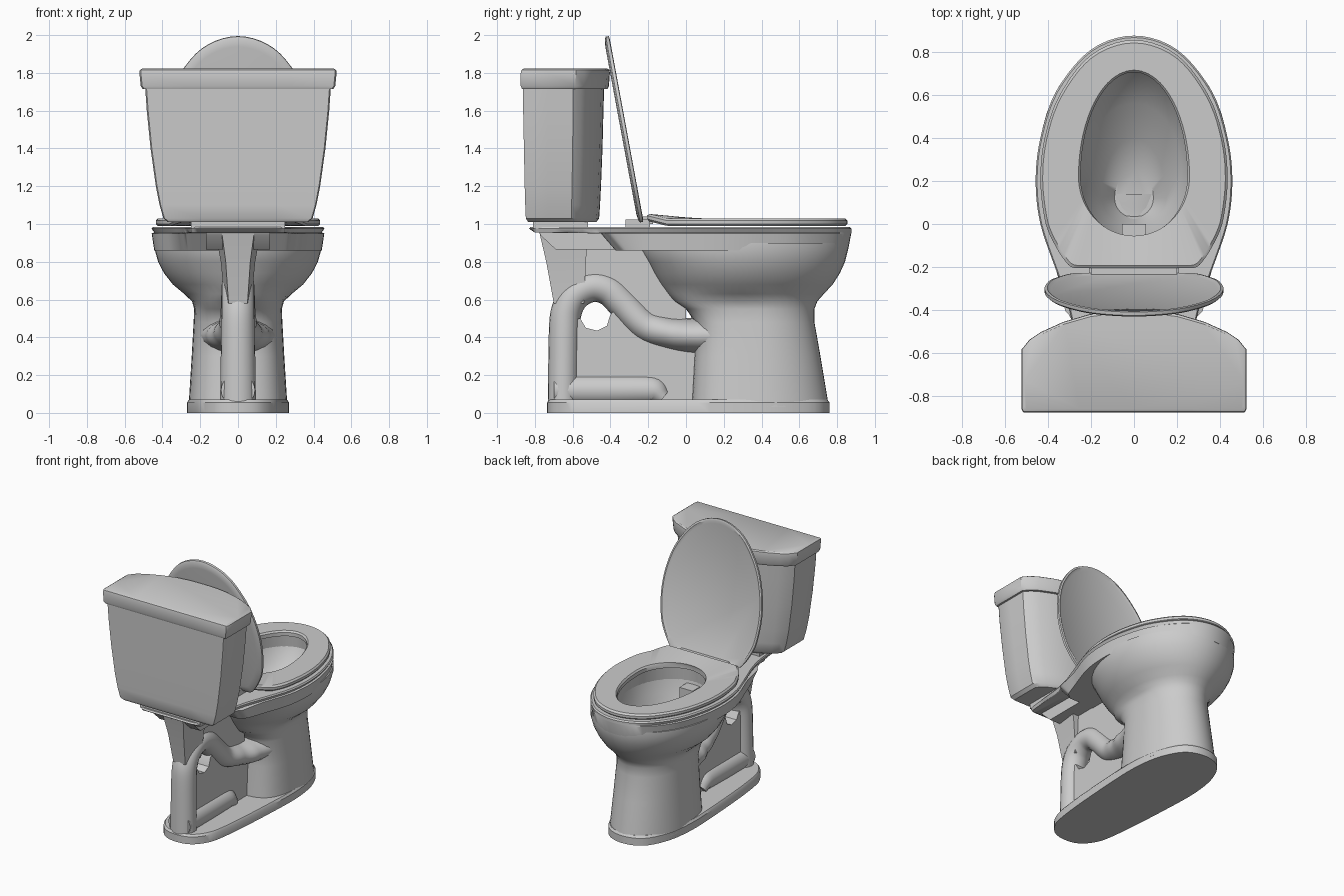
import bpy, bmesh, math
from mathutils import Vector

if "Cube" in bpy.data.objects:
    bpy.data.objects.remove(bpy.data.objects["Cube"])


def finish(name, bm, angle=35):
    bmesh.ops.recalc_face_normals(bm, faces=bm.faces)
    me = bpy.data.meshes.new(name)
    bm.to_mesh(me)
    bm.free()
    ob = bpy.data.objects.new(name, me)
    bpy.context.collection.objects.link(ob)
    bpy.ops.object.select_all(action='DESELECT')
    ob.select_set(True)
    bpy.context.view_layer.objects.active = ob
    bpy.ops.object.shade_smooth_by_angle(angle=math.radians(angle))
    return ob


def loft(name, loops, ring=False, angle=35):
    """Skin equal-length loops; cap the ends, or join last to first if ring."""
    bm = bmesh.new()
    rows = [[bm.verts.new(p) for p in lp] for lp in loops]
    pairs = list(zip(rows, rows[1:])) + ([(rows[-1], rows[0])] if ring else [])
    n = len(rows[0])
    for a, b in pairs:
        for i in range(n):
            j = (i + 1) % n
            bm.faces.new((a[i], a[j], b[j], b[i]))
    if not ring:
        bm.faces.new(rows[0])
        bm.faces.new(rows[-1])
    return finish(name, bm, angle)


def spline(pts, k=5):
    """Smooth open path whose tangents never overshoot short segments."""
    p = [Vector(q) for q in pts]

    def tan(i):
        if 0 < i < len(p) - 1:
            d = min((p[i] - p[i - 1]).length, (p[i + 1] - p[i]).length)
            return (p[i + 1] - p[i - 1]).normalized() * d
        if len(p[0]) == 2:      # outline ends lie on the mirror plane
            d = (p[1] - p[0]).length if i == 0 else (p[-1] - p[-2]).length
            return Vector((d if i == 0 else -d, 0))
        return p[1] - p[0] if i == 0 else p[-1] - p[-2]
    out = []
    for i in range(len(p) - 1):
        for s in range(k):
            t = s / k
            out.append(p[i] * (2*t**3 - 3*t*t + 1) + tan(i) * (t**3 - 2*t*t + t)
                       + p[i + 1] * (3*t*t - 2*t**3) + tan(i + 1) * (t**3 - t*t))
    return out + [p[-1]]


def mirror(half):
    """Close a half outline (front centre to back centre) over x = 0."""
    return [(x, y) for x, y in half] + [(-x, y) for x, y in half[-2:0:-1]]


def at(outline, z):
    return [(x, y, z) for x, y in outline]


def egg(yb, yf, w, z, yc, like=None, n=48, back=2.0):
    """Egg-shaped loop; 'like' takes its angles from another outline."""
    if like:
        angs = [math.atan2(x / w, (y - yc) / (yf - yc)) for x, y in like]
    else:
        angs = [2 * math.pi * i / n for i in range(n)]
    out = []
    for a in angs:
        s, c = math.sin(a), math.cos(a)
        e = 2 / back if c < 0 else 1
        out.append((w * math.copysign(abs(s) ** e, s),
                    yc + (yf - yc if c > 0 else yc - yb) * math.copysign(abs(c) ** e, c), z))
    return out


def plate(name, outline, w):
    """Side profile (y, z) extruded across x."""
    return loft(name, [[(s * w, y, z) for y, z in outline] for s in (-1, 1)])


def tube(name, pts, k=6, n=20):
    """Pipe in the side plane; points are y, z, radius, half width."""
    path = spline(pts, k)
    loops = []
    for i, (y, z, r, w) in enumerate(path):
        a, b = path[max(i - 1, 0)], path[min(i + 1, len(path) - 1)]
        d = Vector((b[0] - a[0], b[1] - a[1])).normalized()
        loops.append([(w * math.cos(t), y - d.y * r * math.sin(t), z + d.x * r * math.sin(t))
                      for t in (2 * math.pi * j / n for j in range(n))])
    return loft(name, loops)


def box(name, x0, x1, y0, y1, z0, z1):
    c = [(x0, y0), (x1, y0), (x1, y1), (x0, y1)]
    return loft(name, [at(c, z0), at(c, z1)])


# Foot plinth
foot = mirror(spline([(0, .76), (.15, .705), (.24, .53), (.27, .3), (.26, 0),
                      (.235, -.35), (.2, -.58), (.12, -.7), (0, -.735)]))
loft("foot_plinth", [at(foot, 0), at(foot, .055),
                     at([(x * .96, y * .985) for x, y in foot], .07)])

# Pedestal flaring into a hollow bowl
outer = [(.03, .03, .757, .262), (.3, .045, .712, .245), (.48, .05, .68, .235),
         (.55, .0, .68, .232), (.59, -.06, .695, .243), (.63, -.1, .73, .285),
         (.68, -.135, .777, .345), (.74, -.17, .815, .392), (.8, -.2, .842, .423),
         (.86, -.235, .857, .44), (.9, -.235, .857, .44)]
inner = [(.9, -.1, .75, .29), (.8, -.08, .7, .27), (.68, -.04, .56, .22),
         (.58, 0, .4, .15), (.5, .03, .25, .09)]
loft("bowl", [egg(b, f, w, z, .3 if z > .6 else .38, back=2 if z > .6 else 3)
              for z, b, f, w in outer]
     + [egg(b, f, w, z, .12 if z < .6 else .25) for z, b, f, w in inner], angle=50)

# Rim with rear deck
front = [(0, .875), (.2, .81), (.36, .62), (.435, .4), (.457, .2), (.435, 0), (.36, -.22)]
deck = mirror(spline(front + [(.31, -.36), (.28, -.5), (.25, -.79), (.2, -.83), (0, -.83)]))
deck_low = [(x * .97, max(y, -.8)) for x, y in deck]


def skirt(yb):
    return mirror(spline(front + [(.32, yb + .05), (.29, yb + .02), (.26, yb),
                                  (.15, yb), (0, yb)]))


low, high = skirt(-.38), skirt(-.45)
low = [(x * .97, y * .98) for x, y in low]
loft("rim", [at(low, .86), at(high, .95), at(deck_low, .955), at(deck, .975),
             at([(x * .985, y * .99) for x, y in deck], .985),
             egg(-.09, .74, .28, .985, .25, deck), egg(-.1, .75, .29, .86, .25, deck)], ring=True)

# Support block and wedge below the deck
plate("deck_block", [(-.78, .96), (-.77, .94), (-.69, .865), (-.2, .865), (-.2, .96)], .17)
loft("rear_wedge", [[(-w, b, z), (w, b, z), (w * 1.4, f, z), (-w * 1.4, f, z)]
                    for z, b, f, w in ((.58, -.7, -.54, .05), (.8, -.74, -.53, .065),
                                       (.95, -.775, -.52, .085))])

# Trapway, floor channel and the webs between them
tube("trapway", [(.14, .41, .1, .2), (.02, .41, .092, .17), (-.1, .425, .085, .13),
                 (-.22, .465, .083, .1), (-.33, .575, .083, .09), (-.41, .65, .082, .088),
                 (-.5, .668, .082, .088), (-.59, .62, .082, .088), (-.635, .53, .082, .088),
                 (-.645, .4, .082, .09), (-.65, .05, .082, .095)])
tube("floor_channel", [(-.7, .12, .085, .09), (-.4, .12, .085, .09),
                       (-.18, .12, .08, .09), (-.12, .08, .05, .08)])
plate("lower_web", [(-.65, .05), (.1, .05), (.1, .42), (-.2, .45), (-.36, .57), (-.4, .52),
                    (-.42, .46), (-.47, .435), (-.53, .45), (-.56, .5), (-.65, .5)], .05)
plate("upper_web", [(-.58, .65), (-.48, .68), (-.33, .58), (-.2, .47), (0, .47),
                    (0, .87), (-.6, .87)], .055)

# Tank and tank lid share one plan shape: flat back, bowed front
plan = mirror([(0, 1), (.2, .995), (.4, .965), (.63, .89), (.83, .79), (.93, .715), (1, .62),
               (1, .3), (1, .03), (.985, 0), (.5, 0), (0, 0)])


def tank_loop(z, w, yb, yf):
    return [(x * w, yb + (yf - yb) * y, z) for x, y in plan]


loft("tank", [tank_loop(*r) for r in (
    (1.01, .37, -.835, -.475), (1.03, .395, -.848, -.46), (1.1, .415, -.851, -.455),
    (1.2, .435, -.854, -.45), (1.4, .463, -.858, -.442), (1.6, .483, -.862, -.437),
    (1.73, .492, -.864, -.433))])
loft("tank_lid", [tank_loop(*r) for r in (
    (1.715, .505, -.868, -.415), (1.73, .515, -.875, -.408), (1.8, .522, -.875, -.403),
    (1.815, .52, -.872, -.405), (1.822, .508, -.86, -.415))])
box("tank_foot", -.25, .25, -.81, -.52, .975, 1.02)

# Seat ring, lifted slightly at the hinge end
seat = mirror(spline([(0, .855), (.2, .785), (.345, .6), (.415, .4), (.435, .2), (.41, 0),
                      (.355, -.12), (.305, -.19), (.27, -.205), (.14, -.205), (0, -.205)]))


def lifted(loop):
    return [(x, y, z + .25 * max(0, -.1 - y)) for x, y, z in loop]


def inset(outline, f):
    return [(x * f, .3 + (y - .3) * f) for x, y in outline]


loft("seat", [lifted(lp) for lp in (
    at(inset(seat, .98), .99), at(seat, 1.0), at(seat, 1.018), at(inset(seat, .975), 1.03),
    egg(-.055, .715, .258, 1.03, .22, seat), egg(-.06, .705, .248, 1.018, .22, seat),
    egg(-.06, .705, .248, .99, .22, seat))], ring=True)


# Raised cover with a shallow dished inner face
def raised(outline, off):
    out = []
    for x, y in outline:
        s = (y + .205) / 1.06
        out.append((x * .955, -.237 - .182 * s + .98 * off, 1.01 + .983 * s + .18 * off))
    return out


loft("seat_cover", [raised(inset(seat, .9), -.018), raised(inset(seat, .98), -.013),
                    raised(seat, -.006), raised(seat, .01), raised(inset(seat, .97), .013),
                    raised(inset(seat, .93), .004)])

# Hinge posts and rod
for side, x in (("left", -.17), ("right", .17)):
    box(f"{side}_hinge_post", x - .04, x + .04, -.32, -.19, .98, 1.025)
box("hinge_rod", -.2, .2, -.235, -.175, 1.0, 1.04)
